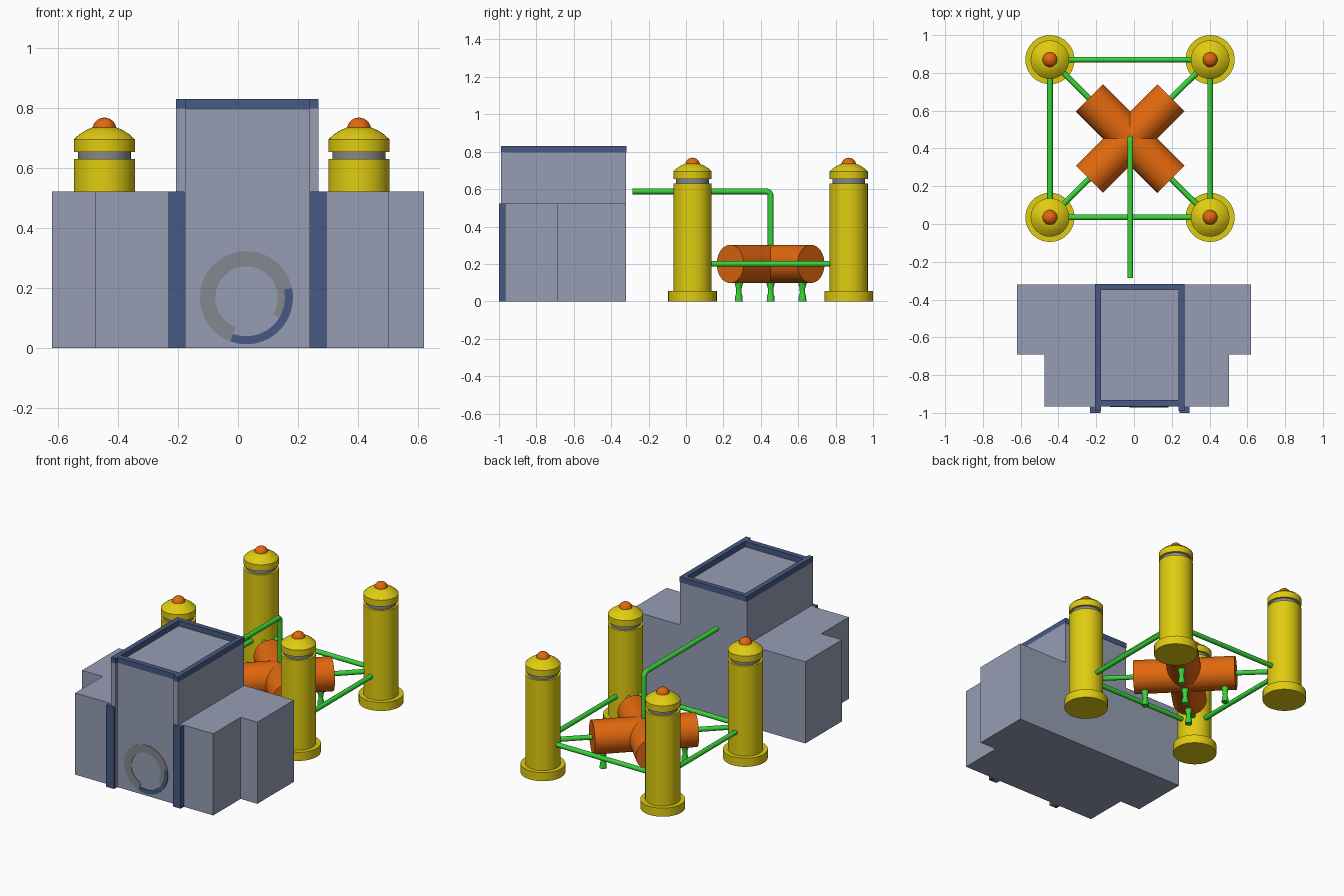
import bpy, bmesh, math
from mathutils import Vector

if "Cube" in bpy.data.objects:
    bpy.data.objects.remove(bpy.data.objects["Cube"])


def srgb(r, g, b):
    def lin(c):
        c /= 255
        return c / 12.92 if c <= 0.04045 else ((c + 0.055) / 1.055) ** 2.4
    return (lin(r), lin(g), lin(b), 1)


def material(name, rgb):
    m = bpy.data.materials.new(name)
    m.diffuse_color = srgb(*rgb)
    m.use_nodes = True
    m.node_tree.nodes["Principled BSDF"].inputs["Base Color"].default_value = m.diffuse_color
    return m


WALL = material("wall_blue_grey", (150, 158, 180))
TRIM = material("dark_blue_trim", (71, 90, 131))
GREY = material("grey", (132, 135, 143))
YELLOW = material("yellow", (224, 204, 16))
ORANGE = material("orange", (226, 104, 14))
GREEN = material("green", (56, 212, 56))


def finish(name, bm, mats, smooth=False):
    bmesh.ops.recalc_face_normals(bm, faces=bm.faces)
    me = bpy.data.meshes.new(name)
    bm.to_mesh(me)
    bm.free()
    for m in mats:
        me.materials.append(m)
    ob = bpy.data.objects.new(name, me)
    bpy.context.collection.objects.link(ob)
    if smooth:
        bpy.ops.object.select_all(action='DESELECT')
        ob.select_set(True)
        bpy.context.view_layer.objects.active = ob
        bpy.ops.object.shade_smooth_by_angle(angle=math.radians(35))
    return ob


def prism(name, pts, offset, mat):
    """Extrude a 3D polygon along an offset."""
    bm = bmesh.new()
    f = bm.faces.new([bm.verts.new(p) for p in pts])
    r = bmesh.ops.extrude_face_region(bm, geom=[f])
    vs = [v for v in r['geom'] if isinstance(v, bmesh.types.BMVert)]
    bmesh.ops.translate(bm, verts=vs, vec=offset)
    # the source face survives extrusion, closing the solid
    return finish(name, bm, [mat])


def box(name, x0, x1, y0, y1, z0, z1, mat):
    return prism(name, [(x0, y0, z0), (x1, y0, z0), (x1, y1, z0), (x0, y1, z0)],
                 (0, 0, z1 - z0), mat)


def lathe(name, profile, center, mats, n=40, rule=None):
    """Turn an (r, z) profile around the vertical axis."""
    bm = bmesh.new()
    rings = []
    for r, z in profile:
        if r == 0:
            rings.append([bm.verts.new((center[0], center[1], z))] * n)
        else:
            rings.append([bm.verts.new((center[0] + r * math.cos(math.tau * i / n),
                                        center[1] + r * math.sin(math.tau * i / n), z))
                          for i in range(n)])
    for k in range(len(rings) - 1):
        a, b = rings[k], rings[k + 1]
        for i in range(n):
            j = (i + 1) % n
            f = bm.faces.new(list(dict.fromkeys((a[i], a[j], b[j], b[i]))))
            if rule:
                f.material_index = rule(f.calc_center_median())
    return finish(name, bm, mats, True)


def rod(name, p, q, r, mat, n=16):
    p, q = Vector(p), Vector(q)
    bm = bmesh.new()
    bmesh.ops.create_cone(bm, cap_ends=True, segments=n, radius1=r, radius2=r,
                          depth=(q - p).length)
    rot = (q - p).to_track_quat('Z', 'Y').to_matrix().to_4x4()
    rot.translation = (p + q) / 2
    bm.transform(rot)
    return finish(name, bm, [mat], True)


# --- Building: stepped main block ---
plan = [(-.62, -.32), (-.62, -.69), (-.475, -.69), (-.475, -.967),
        (.502, -.967), (.502, -.69), (.62, -.69), (.62, -.32)]
prism("main_block", [(x, y, 0) for x, y in plan], (0, 0, .522), WALL)

# Central tower with raised roof rim
TX0, TX1 = -.207, .268
box("tower", TX0, TX1, -.967, -.32, .522, .795, WALL)
box("rim_front", TX0, TX1, -.967, -.933, .795, .83, TRIM)
box("rim_back", TX0, TX1, -.35, -.318, .795, .83, TRIM)
for side, x0, x1 in (("left", TX0, TX0 + .032), ("right", TX1 - .032, TX1)):
    box("rim_" + side, x0, x1, -.933, -.35, .795, .83, TRIM)
    # front corner posts with dark caps
    box("corner_post_" + side, x0, x1, -.99, -.967, 0, .798, WALL)
    box("post_cap_" + side, x0, x1, -.99, -.967, .798, .83, TRIM)
box("pillar_left", -.232, -.178, -1.0, -.966, 0, .522, TRIM)
box("pillar_right", .241, .295, -1.0, -.966, 0, .522, TRIM)


# Painted ring on the front wall
def arc(name, cx, cz, a0, a1, r_out, r_in, y, mat, n=40):
    bm = bmesh.new()
    pairs = []
    for i in range(n + 1):
        t = math.radians(a0 + (a1 - a0) * i / n)
        pairs.append([bm.verts.new((cx + r * math.cos(t), y, cz + r * math.sin(t)))
                      for r in (r_in, r_out)])
    for a, b in zip(pairs, pairs[1:]):
        bm.faces.new((a[0], b[0], b[1], a[1]))
    r = bmesh.ops.extrude_face_region(bm, geom=bm.faces[:])
    vs = [v for v in r['geom'] if isinstance(v, bmesh.types.BMVert)]
    bmesh.ops.translate(bm, verts=vs, vec=(0, .004, 0))
    return finish(name, bm, [mat])


arc("ring_grey", .028, .168, -32, 12, .132, .104, -.97, GREY, 12)
arc("ring_grey_main", .028, .168, 12, 250, .155, .104, -.97, GREY)
arc("ring_blue", .028, .168, -110, 12, .155, .128, -.971, TRIM)

# --- Four columns ---
XS, YS = (-.445, .403), (.035, .87)
CZ, CX, CY = .2, -.02, .4525
knob = [(.04 * math.cos(math.radians(a)), .728 + .04 * math.sin(math.radians(a)))
        for a in range(0, 90, 15)] + [(0, .768)]
for x in XS:
    for y in YS:
        tag = ("back" if y > .5 else "front") + ("_left" if x < 0 else "_right")
        lathe("column_" + tag,
              [(0, 0), (.13, 0), (.13, .055), (.102, .055), (.102, .63),
               (.088, .63), (.088, .654), (.102, .654), (.102, .695),
               (.085, .711), (.062, .726), (.038, .736), (0, .736)],
              (x, y), [YELLOW, GREY],
              rule=lambda c: 1 if .631 < c.z < .653 else 0)
        lathe("knob_" + tag, knob, (x, y), [ORANGE], 24)
        # diagonal pipe from the tank cross to the column
        rod("diagonal_pipe_" + tag, (CX, CY, CZ), (x, y, CZ), .015, GREEN)
        # support foot under each tank arm
        sx, sy = (-1 if x < 0 else 1), (1 if y > .5 else -1)
        lathe("foot_" + tag, [(0, 0), (.021, 0), (.02, .025), (.014, .045),
                              (.015, .07), (.021, .09), (.021, .125), (0, .125)],
              (CX + .17 * sx, CY + .17 * sy), [GREEN], 16)
lathe("foot_center", [(0, 0), (.021, 0), (.02, .025), (.014, .045),
                      (.015, .07), (.021, .09), (.021, .125), (0, .125)],
      (CX, CY), [GREEN], 16)

# Square of connecting pipes
for i in (0, 1):
    rod("side_pipe_%d" % i, (XS[i], YS[0], CZ), (XS[i], YS[1], CZ), .015, GREEN)
    rod("cross_pipe_%d" % i, (XS[0], YS[i], CZ), (XS[1], YS[i], CZ), .015, GREEN)

# Crossed tanks
for i, s in enumerate((1, -1)):
    d = .216
    rod("tank_%d" % i, (CX - d, CY - d * s, CZ), (CX + d, CY + d * s, CZ), .102, ORANGE, 40)

# Feed pipe with bent elbow
cu = bpy.data.curves.new("feed_pipe", 'CURVE')
cu.dimensions = '3D'
cu.bevel_depth = .0155
cu.bevel_resolution = 4
cu.use_fill_caps = True
R = .025
path = [(CX, CY, CZ)] + [
    (CX, CY - R + R * math.cos(math.radians(a)), .588 - R + R * math.sin(math.radians(a)))
    for a in range(0, 91, 18)] + [(CX, -.285, .588)]
sp = cu.splines.new('POLY')
sp.points.add(len(path) - 1)
for p, co in zip(sp.points, path):
    p.co = (*co, 1)
sp.use_smooth = True
cu.materials.append(GREEN)
bpy.context.collection.objects.link(bpy.data.objects.new("feed_pipe", cu))
